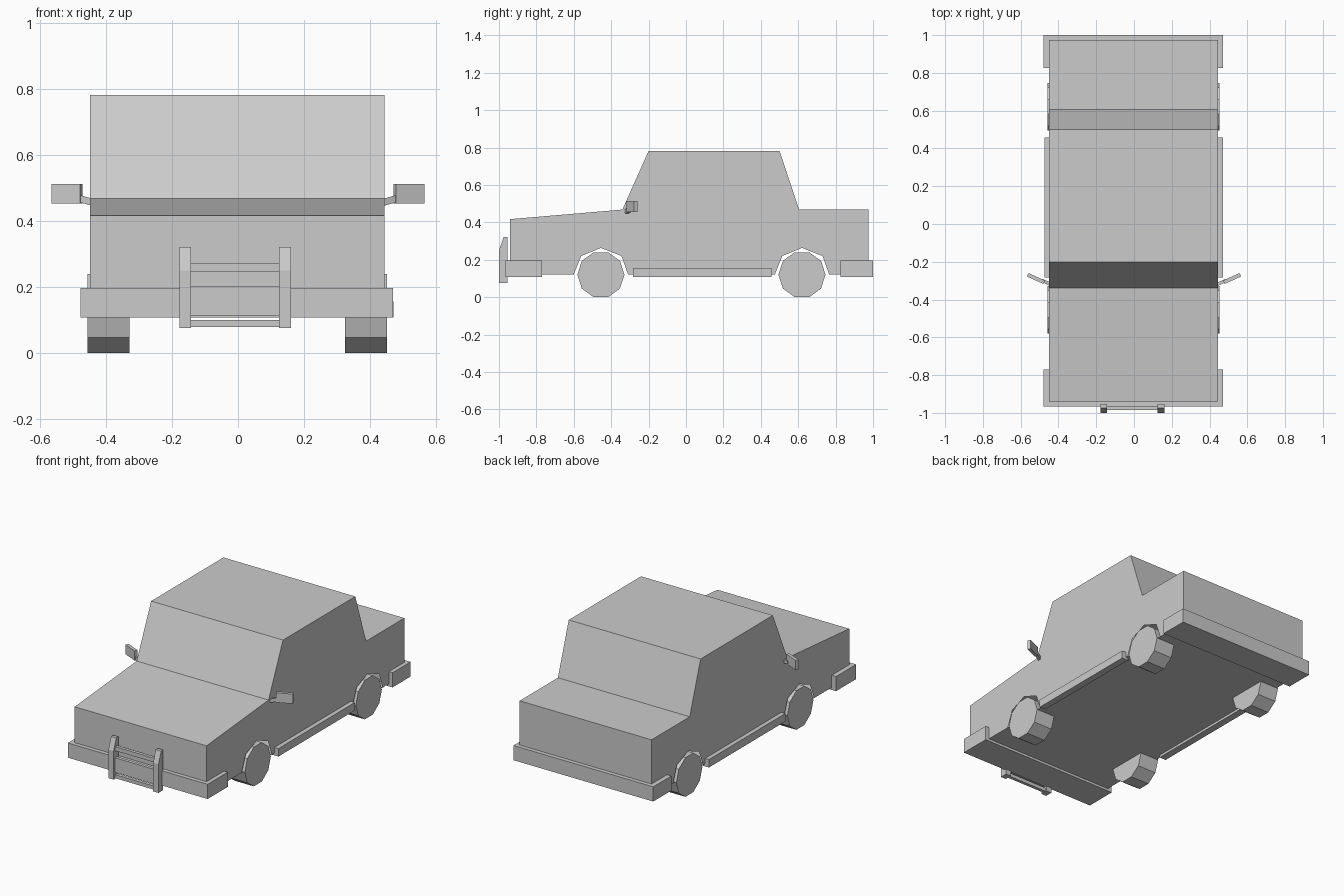
import bpy, bmesh, math
from mathutils import Matrix

if "Cube" in bpy.data.objects:
    bpy.data.objects.remove(bpy.data.objects["Cube"])

grey = bpy.data.materials.new("plain_grey")
grey.use_nodes = True
color = (0.6, 0.6, 0.6, 1)
grey.diffuse_color = color
grey.node_tree.nodes["Principled BSDF"].inputs["Base Color"].default_value = color


def finish(name, bm):
    bmesh.ops.recalc_face_normals(bm, faces=bm.faces)
    mesh = bpy.data.meshes.new(name)
    bm.to_mesh(mesh)
    bm.free()
    mesh.materials.append(grey)
    obj = bpy.data.objects.new(name, mesh)
    bpy.context.collection.objects.link(obj)
    return obj


def box(name, x0, x1, y0, y1, z0, z1):
    bm = bmesh.new()
    bmesh.ops.create_cube(bm, size=1)
    for v in bm.verts:
        v.co.x = x1 if v.co.x > 0 else x0
        v.co.y = y1 if v.co.y > 0 else y0
        v.co.z = z1 if v.co.z > 0 else z0
    return finish(name, bm)


def prism(name, profile, x0, x1, open_below=None):
    """Extrude a side profile (y, z) across x, optionally leaving the underside open."""
    bm = bmesh.new()
    a = [bm.verts.new((x0, y, z)) for y, z in profile]
    b = [bm.verts.new((x1, y, z)) for y, z in profile]
    bm.faces.new(a)
    bm.faces.new(b)
    for i in range(len(a)):
        j = (i + 1) % len(a)
        if open_below and max(a[i].co.z, a[j].co.z) < open_below:
            continue
        bm.faces.new((a[i], a[j], b[j], b[i]))
    return finish(name, bm)


LEFT, RIGHT, BASE = 0.445, -0.449, 0.122
AXLES = (-0.455, 0.62)


def arch(y):
    return [(y - 0.145, BASE), (y - 0.105, 0.22), (y, 0.263),
            (y + 0.11, 0.22), (y + 0.145, BASE)]


# Hollow body shell with wheel arches in its sides
upper = [(0.975, BASE), (0.975, 0.468), (0.605, 0.468), (0.5, 0.782),
         (-0.2, 0.782), (-0.34, 0.468), (-0.94, 0.417), (-0.94, BASE)]
prism("body_shell", upper + arch(AXLES[0]) + arch(AXLES[1]), RIGHT, LEFT, open_below=0.3)

# Flat floor closing the shell, with the wheels passing through it
bm = bmesh.new()
bm.faces.new([bm.verts.new((x, y, BASE)) for x, y in
              ((RIGHT, -0.94), (RIGHT, 0.975), (LEFT, 0.975), (LEFT, -0.94))])
floor = finish("floor_pan", bm)
floor.data.flip_normals() if floor.data.polygons[0].normal.z > 0 else None

# Bumpers and sills
box("front_bumper", -0.478, 0.47, -0.965, -0.77, 0.107, 0.197)
box("rear_bumper", -0.478, 0.47, 0.825, 1.0, 0.107, 0.197)
box("right_sill", -0.475, -0.43, -0.283, 0.457, 0.107, 0.156)
box("left_sill", 0.43, 0.472, -0.283, 0.457, 0.107, 0.156)

# Ten-sided wheels, each resting on a flat side
for end, y in zip(("front", "rear"), AXLES):
    for side, x in (("left", 0.389), ("right", -0.393)):
        bm = bmesh.new()
        bmesh.ops.create_cone(bm, cap_ends=True, segments=10, radius1=0.126,
                              radius2=0.126, depth=0.128)
        bmesh.ops.rotate(bm, verts=bm.verts, matrix=Matrix.Rotation(math.pi / 2, 3, 'Y'))
        bmesh.ops.rotate(bm, verts=bm.verts, matrix=Matrix.Rotation(math.pi / 2, 3, 'X'))
        if sum(v.co.z < -0.124 for v in bm.verts) == 2:
            bmesh.ops.rotate(bm, verts=bm.verts, matrix=Matrix.Rotation(math.pi / 10, 3, 'X'))
        low = min(v.co.z for v in bm.verts)
        bmesh.ops.translate(bm, verts=bm.verts, vec=(x, y, -low))
        finish(f"{end}_{side}_wheel", bm)

# Bull bar: two uprights with slanted tops, two rails and a middle plate
upright = [(-1.0, 0.075), (-1.0, 0.25), (-0.975, 0.321), (-0.954, 0.321), (-0.954, 0.075)]
prism("guard_upright_right", upright, -0.178, -0.143)
prism("guard_upright_left", upright, 0.125, 0.161)
for part, z0, z1 in (("lower_rail", 0.078, 0.1), ("middle_plate", 0.113, 0.203),
                     ("upper_rail", 0.246, 0.271)):
    box(f"guard_{part}", -0.143, 0.125, -0.985, -0.965, z0, z1)

# Door mirrors: a swept arm and a flat angled head
for side, s in (("left", 1), ("right", -1)):
    bm = bmesh.new()
    bmesh.ops.create_cube(bm, size=1)
    for v in bm.verts:
        outer, back, top = v.co.x > 0, v.co.y > 0, v.co.z > 0
        v.co.x = s * (0.485 if outer else 0.435)
        v.co.y = (-0.302 if outer else -0.325) + (0.012 if back else -0.007)
        v.co.z = (0.458 if outer else 0.444) + (0.022 if top else 0)
    finish(f"{side}_mirror_arm", bm)
    bm = bmesh.new()
    bmesh.ops.create_cube(bm, size=1)
    for v in bm.verts:
        outer, back, top = v.co.x > 0, v.co.y > 0, v.co.z > 0
        v.co.x = s * ((0.567 if outer else 0.48) - (0.008 if back else 0))
        v.co.y = (-0.278 if outer else -0.317) + (0.018 if back else 0)
        v.co.z = 0.513 if top else 0.454
    finish(f"{side}_mirror_head", bm)
